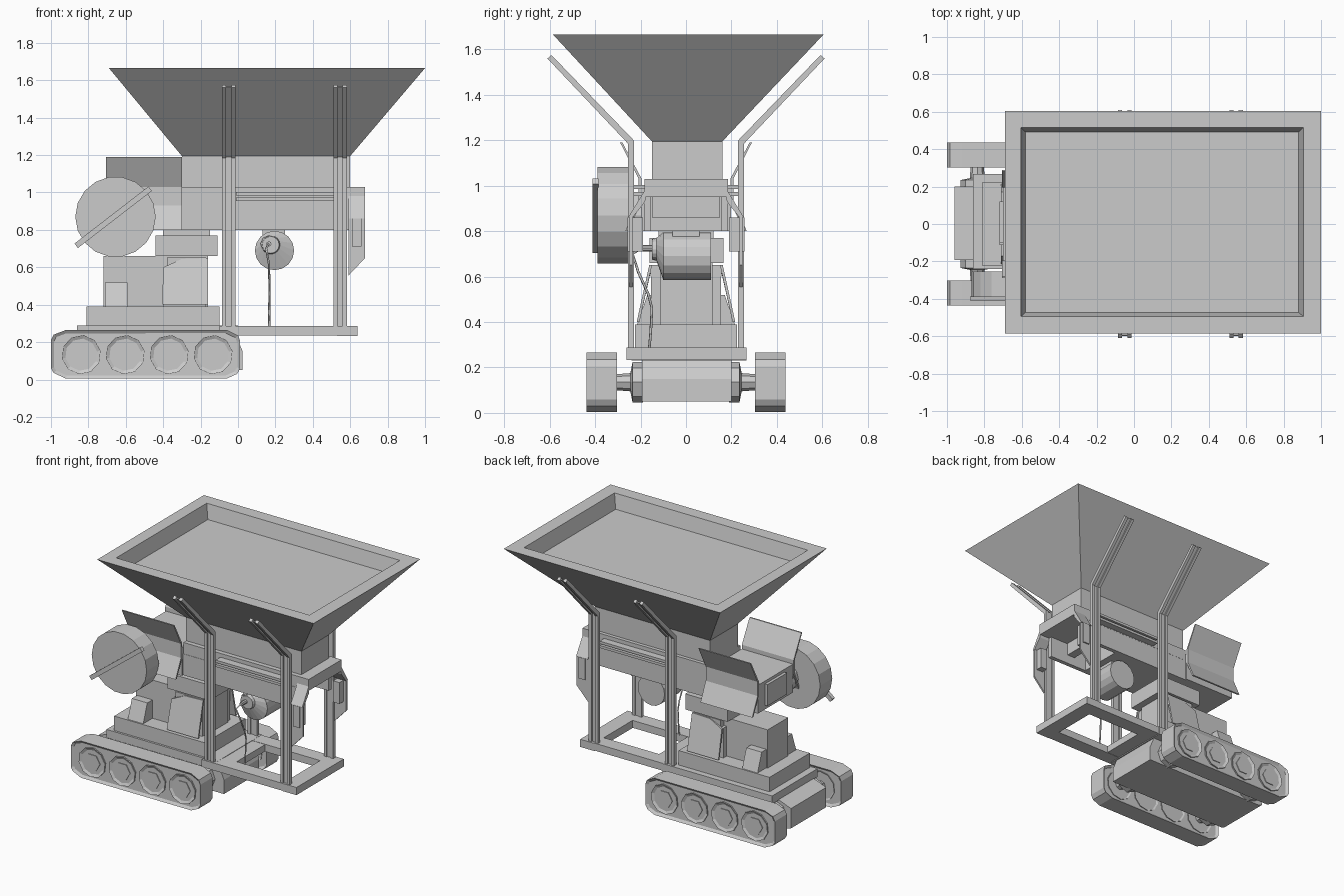
import bpy, bmesh, math
from mathutils import Vector

if "Cube" in bpy.data.objects:
    bpy.data.objects.remove(bpy.data.objects["Cube"])


def finish(name, bm):
    bmesh.ops.recalc_face_normals(bm, faces=bm.faces)
    me = bpy.data.meshes.new(name)
    bm.to_mesh(me)
    bm.free()
    ob = bpy.data.objects.new(name, me)
    bpy.context.collection.objects.link(ob)
    return ob


def loft(name, rings):
    """Skin equal-length rings of points and cap both ends."""
    bm = bmesh.new()
    vs = [[bm.verts.new(p) for p in r] for r in rings]
    n = len(rings[0])
    for a, b in zip(vs, vs[1:]):
        for i in range(n):
            bm.faces.new((a[i], a[(i + 1) % n], b[(i + 1) % n], b[i]))
    bm.faces.new(vs[0][::-1])
    bm.faces.new(vs[-1])
    return finish(name, bm)


def rect(x0, x1, y0, y1, z):
    return [(x0, y0, z), (x1, y0, z), (x1, y1, z), (x0, y1, z)]


def box(name, x0, x1, y0, y1, z0, z1):
    return loft(name, [rect(x0, x1, y0, y1, z0), rect(x0, x1, y0, y1, z1)])


def prism_y(name, pts, y0, y1):
    """Extrude an x-z profile along y."""
    return loft(name, [[(x, y, z) for x, z in pts] for y in (y0, y1)])


def prism_x(name, pts, x0, x1, s=1):
    """Extrude a y-z profile along x, mirrored by s."""
    return loft(name, [[(x, s * y, z) for y, z in pts] for x in (x0, x1)])


def turned(name, stations, n, flat=0.0):
    """Round part along y from (x, y, z, radius) stations."""
    return loft(name, [[(x + r * math.cos(flat + i * math.tau / n), y,
                         z + r * math.sin(flat + i * math.tau / n))
                        for i in range(n)] for x, y, z, r in stations])


def recess(ob, rim, depth):
    """Sink the two y-facing side faces."""
    bm = bmesh.new()
    bm.from_mesh(ob.data)
    fs = [f for f in bm.faces if abs(f.normal.y) > 0.9]
    bmesh.ops.inset_individual(bm, faces=fs, thickness=rim, depth=-depth)
    bm.to_mesh(ob.data)
    bm.free()


# Hopper with rim and shallow well
loft("hopper", [rect(-.3, .6, -.15, .16, 1.195), rect(-.69, 1, -.585, .605, 1.665),
                rect(-.605, .905, -.495, .515, 1.665), rect(-.58, .88, -.472, .492, 1.565)])
box("hopper_neck", -.3, .6, -.15, .16, 1.03, 1.197)

# Conveyor trough under the hopper
box("trough_top", -.3, .68, -.182, .185, .95, 1.03)
box("trough_floor", -.3, .3, -.155, .155, .8, .95)
box("trough_crossbar", .4, .46, -.15, .15, .86, .95)
box("motor_bracket", .13, .25, -.06, .06, .76, .86)
for s, side in ((-1, "front"), (1, "back")):
    box(side + "_trough_wall", -.3, .6, min(s*.155, s*.184), max(s*.155, s*.184), .8, .95)
    for z in (.955, .985):
        box(side + "_side_rail", -.01, .51, min(s*.18, s*.235), max(s*.18, s*.235), z, z + .018)

    # Discharge end guard with boxed hinge
    prism_x(side + "_guard_shoulder", [(.17, 1.0), (.2, .95), (.255, .86), (.235, .86), (.18, .93)], .59, .68, s)
    prism_y(side + "_end_guard", [(.59, .87), (.68, .87), (.68, .65), (.59, .555)], s*.236, s*.248)
    box(side + "_guard_box", .61, .66, min(s*.19, s*.258), max(s*.19, s*.258), .71, .86)

    # Rear chute side with flared upper and lower flaps
    prism_x(side + "_chute_side", [(.28, 1.19), (.195, 1.03), (.195, .93), (.255, .8),
                                   (.268, .8), (.208, .93), (.208, 1.03), (.29, 1.19)], -.705, -.3, s)

    # Posts: two flanges and a web, bent outwards at the top
    arm = [(.23, .26), (.255, .26), (.255, 1.185), (.61, 1.56), (.592, 1.575), (.23, 1.2)]
    web = [(.236, .26), (.246, .26), (.246, 1.19), (.6, 1.562), (.594, 1.566), (.236, 1.196)]
    for x in (-.085, .51):
        prism_x(side + "_post_flange", arm, x, x + .022, s)
        prism_x(side + "_post_flange", arm, x + .05, x + .072, s)
        prism_x(side + "_post_web", web, x + .02, x + .052, s)

# Rear chute body
box("chute_body", -.7, -.3, -.197, .197, .8, 1.0)
box("chute_lip", -.72, -.7, -.1, .12, .83, .98)

# Round fan housing with diagonal bar
turned("fan_housing", [(-.655, -.39, .87, .215), (-.655, -.255, .87, .215)], 18)
turned("fan_mount", [(-.6, -.26, .87, .1), (-.6, -.19, .87, .1)], 12)
a, b = Vector((-.865, .715)), Vector((-.47, 1.02))
d = (b - a).normalized() * .015
n = Vector((-d.y, d.x))
prism_y("fan_bar", [tuple(a - n), tuple(b - n), tuple(b + n), tuple(a + n)], -.412, -.385)

# Engine block on stepped deck
box("turret", -.44, -.11, -.16, .165, .66, .77)
box("turret_neck", -.4, -.15, -.12, .12, .76, .82)
box("engine_block", -.72, -.16, -.112, .117, .385, .66)
box("upper_deck", -.81, -.1, -.225, .225, .285, .39)
box("lower_deck", -.86, .0, -.24, .267, .23, .288)
for s, side in ((-1, "front"), (1, "back")):
    prism_x(side + "_step_box", [(.1, .39), (.215, .39), (.17, .52), (.1, .52)], -.71, -.59, s)
    # Slanted engine cover with a cut upper corner
    loft(side + "_engine_cover", [[(x, s*(y + o), z) for x, y, z in
         ((-.405, .205, .4), (-.16, .205, .4), (-.16, .15, .65), (-.3, .15, .645), (-.4, .16, .6))]
         for o in (0, .012)])
    prism_x(side + "_cover_hinge", [(.11, .6), (.157, .6), (.157, .652), (.11, .652)], -.38, -.17, s)
    box(side + "_cover_base", -.4, -.17, min(s*.1, s*.155), max(s*.1, s*.155), .39, .6)

# Open front frame
for s, side in ((-1, "front"), (1, "back")):
    box(side + "_frame_rail", -.1, .6, min(s*.16, s*.262), max(s*.16, s*.262), .235, .287)
box("frame_end_bar", .53, .64, -.262, .266, .233, .287)
box("frame_inner_bar", -.05, .1, -.24, .24, .237, .285)

# Chassis between the tracks
prism_y("chassis", [(-.96, .06), (-.93, .05), (.025, .05), (.025, .15),
                    (-.01, .235), (-.87, .235), (-.96, .2)], -.193, .2)

# Crawler tracks with wheels and axles
outline = [(-1, .06), (-.985, .035), (-.92, .005), (-.06, .005), (-.005, .03), (.012, .06),
           (.012, .205), (0, .235), (-.06, .265), (-.92, .265), (-.985, .24), (-1, .21)]
for s, side in ((-1, "front"), (1, "back")):
    track = prism_y(side + "_track", outline, s*.303, s*.437)
    recess(track, .018, .012)
    for i in range(4):
        x = -.838 + i * .235
        wheel = turned(side + "_wheel", [(x, s*.31, .133, .105), (x, s*.434, .133, .105)], 10, .2)
        recess(wheel, .025, .012)
        turned(side + "_wheel_hub", [(x, s*.42, .133, .06), (x, s*.43, .133, .06)], 6)
    for x in (-.838, -.133):
        turned(side + "_axle", [(x, s*.19, .135, .09), (x, s*.235, .135, .09),
                                (x, s*.245, .135, .04), (x, s*.31, .135, .035)], 8)

# Drum motor with conical end and output shaft
turned("drum_motor", [(.175, -.15, .72, .045), (.175, -.13, .72, .05), (.195, -.1, .69, .105),
                      (.195, .11, .69, .105)], 16)
turned("motor_shaft", [(.165, -.2, .725, .014), (.165, -.14, .725, .014)], 8)
turned("motor_collar", [(.165, -.145, .725, .045), (.165, -.125, .725, .045)], 8)

# Hanging cable
cu = bpy.data.curves.new("hanging_cable", 'CURVE')
cu.dimensions = '3D'
cu.bevel_depth = .006
cu.bevel_resolution = 0
sp = cu.splines.new('POLY')
path = [(.165, -.19, .73), (.15, -.235, .7), (.165, -.21, .62), (.168, -.165, .52),
        (.168, -.15, .46), (.167, -.155, .36), (.167, -.162, .28)]
sp.points.add(len(path) - 1)
for p, c in zip(sp.points, path):
    p.co = (*c, 1)
bpy.context.collection.objects.link(bpy.data.objects.new("hanging_cable", cu))
